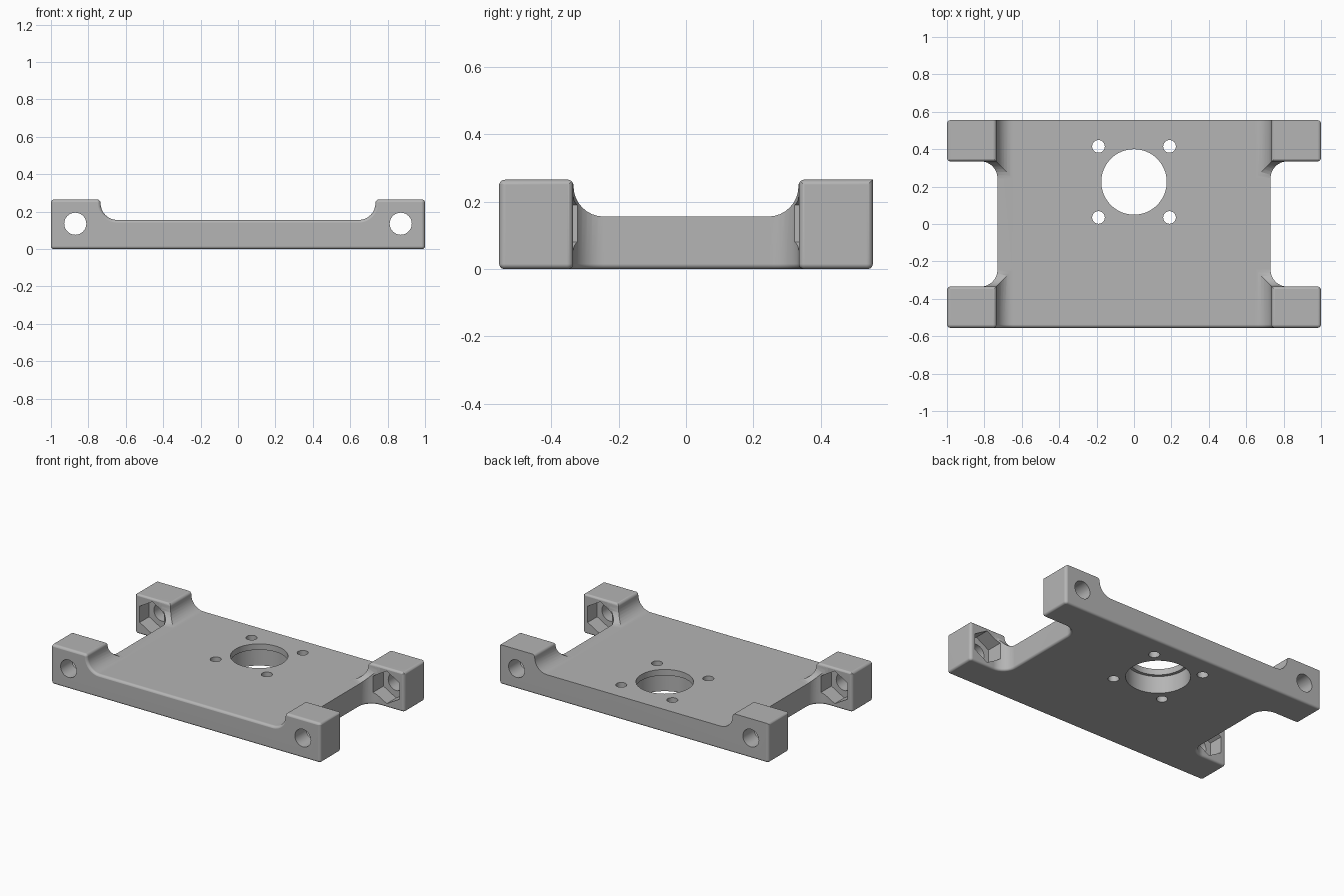
import bpy
import bmesh
from math import sin, cos, pi, tan
from mathutils import Vector

cube = bpy.data.objects.get("Cube")
if cube:
    bpy.data.objects.remove(cube, do_unlink=True)

# Main sizes
EAR_X, EAR_Y, EAR_TOP = 0.735, 0.335, 0.265
HALF_Y, PLATE_X, PLATE_TOP = 0.555, 0.73, 0.155
FILLET, EDGE = 0.09, 0.019
BOLT_X, BOLT_Z = 0.87, 0.135
BORE_Y = 0.225

grey = bpy.data.materials.new("satin grey")
grey.use_nodes = True
grey.diffuse_color = (0.46, 0.46, 0.46, 1)
grey.node_tree.nodes["Principled BSDF"].inputs["Base Color"].default_value = grey.diffuse_color


def rounded(corners, steps=8):
    """Closed outline from (u, v, radius) corners, each replaced by an arc."""
    out = []
    for i, (u, v, r) in enumerate(corners):
        p = Vector((u, v))
        a = (Vector(corners[i - 1][:2]) - p).normalized()
        b = (Vector(corners[(i + 1) % len(corners)][:2]) - p).normalized()
        if r == 0:
            out.append(p)
            continue
        half = a.angle(b) / 2
        start, end = p + a * r / tan(half), p + b * r / tan(half)
        centre = p + (a + b).normalized() * r / sin(half)
        sweep = pi - 2 * half
        for k in range(steps + 1):
            t = sweep * k / steps
            out.append(centre + ((start - centre) * sin(sweep - t)
                                 + (end - centre) * sin(t)) / sin(sweep))
    return out


def inset(points, amount):
    """Shift a counter-clockwise outline inward."""
    out = []
    for i, p in enumerate(points):
        d1 = (p - points[i - 1]).normalized()
        d2 = (points[(i + 1) % len(points)] - p).normalized()
        n1, n2 = Vector((-d1.y, d1.x)), Vector((-d2.y, d2.x))
        out.append(p + (n1 + n2) * amount / (1 + n1.dot(n2)))
    return out


def add_prism(bm, points, rings, place):
    """Loft an outline through (inset, depth) rings and cap both ends."""
    loops = [[bm.verts.new(place(p.x, p.y, depth)) for p in inset(points, amount)]
             for amount, depth in rings]
    bm.faces.new(loops[0])
    bm.faces.new(loops[-1])
    n = len(points)
    for lo, hi in zip(loops, loops[1:]):
        for i in range(n):
            j = (i + 1) % n
            bm.faces.new((lo[i], lo[j], hi[j], hi[i]))


def circle(u, v, r, sides, turn=0.0):
    return [Vector((u + r * cos(turn + 2 * pi * k / sides),
                    v + r * sin(turn + 2 * pi * k / sides))) for k in range(sides)]


def finish(bm, name):
    bmesh.ops.recalc_face_normals(bm, faces=bm.faces)
    mesh = bpy.data.meshes.new(name)
    bm.to_mesh(mesh)
    bm.free()
    mesh.materials.append(grey)
    obj = bpy.data.objects.new(name, mesh)
    bpy.context.collection.objects.link(obj)
    return obj


def solid(name, points, rings, place):
    bm = bmesh.new()
    add_prism(bm, points, rings, place)
    return finish(bm, name)


def boolean(target, tool, operation):
    tool.hide_render = True
    mod = target.modifiers.new("cut", 'BOOLEAN')
    mod.operation, mod.solver, mod.object = operation, 'EXACT', tool
    bpy.context.view_layer.objects.active = target
    bpy.ops.object.modifier_apply(modifier=mod.name)
    bpy.data.objects.remove(tool, do_unlink=True)


def along_z(u, v, d):
    return (u, v, d)


def along_y(u, v, d):
    return (u, d, v)


def along_x(u, v, d):
    return (d, u, v)


def round_cap(start, radius, end, steps=5):
    """Rings for a rounded first edge and a square far end."""
    rings = [(radius * (1 - sin(pi / 2 * k / steps)),
              start + radius * (1 - cos(pi / 2 * k / steps))) for k in range(steps + 1)]
    return rings + [(0, end)]


def turn_half(corners):
    return corners + [(-u, -v, r) for u, v, r in corners]


def mirror_u(corners):
    return corners + [(-u, v, r) for u, v, r in reversed(corners)]


# Plan: an H outline with filleted inner corners and a rounded bottom edge
plan = turn_half([(1, -HALF_Y, EDGE), (1, -EAR_Y, EDGE), (PLATE_X, -EAR_Y, FILLET),
                  (PLATE_X, EAR_Y, FILLET), (1, EAR_Y, EDGE), (1, HALF_Y, EDGE)])
body = solid("mounting_plate", rounded(plan), round_cap(0, 0.015, 0.3), along_z)

# Front profile: low plate sweeping up to the ears, rounded along the front
front = mirror_u([(1.0005, -0.06, 0), (1.0005, EAR_TOP, EDGE),
                  (EAR_X, EAR_TOP, EDGE), (EAR_X, PLATE_TOP, FILLET)])
boolean(body, solid("front_profile", rounded(front),
                    round_cap(-HALF_Y - 0.0005, 0.018, 0.6), along_y), 'INTERSECT')

# Side profile: the same sweep between the front and back ears
side = mirror_u([(0.62, -0.05, 0), (0.62, EAR_TOP + 0.0005, 0),
                 (EAR_Y - 0.001, EAR_TOP + 0.0005, EDGE),
                 (EAR_Y - 0.001, PLATE_TOP + 0.0005, FILLET)])
boolean(body, solid("side_profile", rounded(side), [(0, -1.1), (0, 1.1)], along_x),
        'INTERSECT')

# Through holes: ear bolts, central bore and its four screws
bm = bmesh.new()
for sx in (-1, 1):
    for sy in (-1, 1):
        y0, y1 = sorted((sy * 0.2, sy * 0.7))
        add_prism(bm, circle(sx * BOLT_X, BOLT_Z, 0.059, 32), [(0, y0), (0, y1)], along_y)
        add_prism(bm, circle(sx * 0.19, BORE_Y + sy * 0.19, 0.034, 24),
                  [(0, -0.1), (0, 0.4)], along_z)
add_prism(bm, circle(0, BORE_Y, 0.175, 64), [(0, -0.1), (0, 0.4)], along_z)
boolean(body, finish(bm, "hole_cutter"), 'DIFFERENCE')

# Hexagonal nut pockets on the inner ear faces, and the bore's wider underside
bm = bmesh.new()
for sx in (-1, 1):
    for sy in (-1, 1):
        y0, y1 = sorted((sy * 0.22, sy * 0.435))
        add_prism(bm, circle(sx * BOLT_X, BOLT_Z, 0.109, 6, pi / 2),
                  [(0, y0), (0, y1)], along_y)
add_prism(bm, circle(0, BORE_Y, 0.195, 64), [(0, -0.1), (0, 0.115)], along_z)
boolean(body, finish(bm, "pocket_cutter"), 'DIFFERENCE')

# Smooth fillets, crisp edges
bpy.ops.object.select_all(action='DESELECT')
body.select_set(True)
bpy.context.view_layer.objects.active = body
bpy.ops.object.shade_smooth_by_angle(angle=pi / 6)
weighted = body.modifiers.new("even shading", 'WEIGHTED_NORMAL')
weighted.keep_sharp = True
